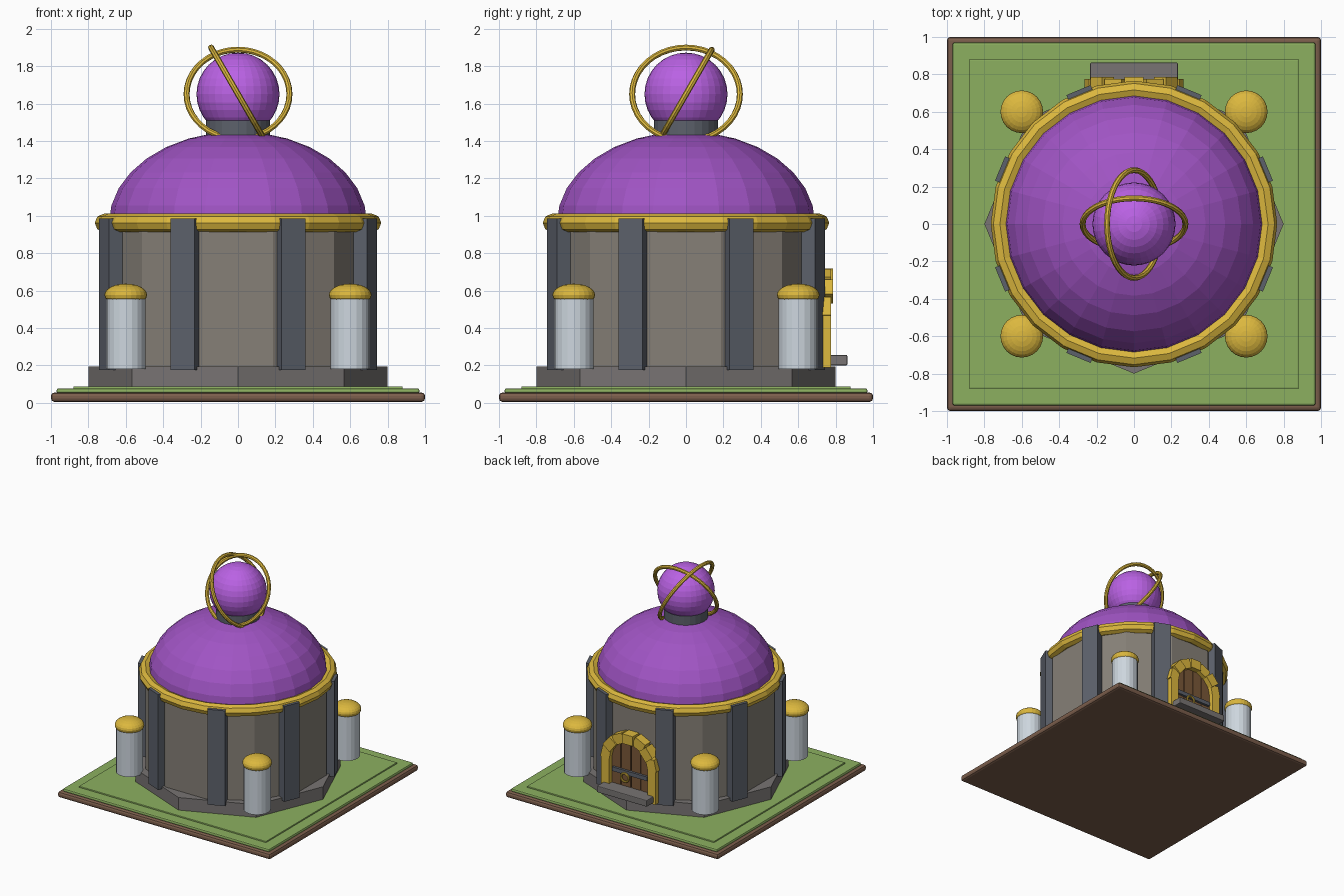
import bpy
from math import pi, sin, cos, radians

old = bpy.data.objects.get("Cube")
if old:
    bpy.data.objects.remove(old, do_unlink=True)


def material(name, *srgb):
    """Flat colour given as 0-255 display values, stored linear."""
    col = [((c / 255 + 0.055) / 1.055) ** 2.4 for c in srgb] + [1.0]
    m = bpy.data.materials.new(name)
    m.use_nodes = True
    m.diffuse_color = col
    bsdf = m.node_tree.nodes["Principled BSDF"]
    bsdf.inputs["Base Color"].default_value = col
    bsdf.inputs["Roughness"].default_value = 0.8
    return m


earth = material("earth brown", 124, 94, 76)
grass = material("grass green", 140, 176, 96)
stone = material("warm stone", 134, 128, 119)
plinth_grey = material("plinth grey", 120, 116, 115)
slate = material("slate", 92, 97, 107)
marble = material("pale marble", 205, 214, 222)
gold = material("gold", 220, 184, 62)
dome_purple = material("dome purple", 160, 84, 196)
orb_purple = material("orb purple", 186, 98, 228)
wood = material("door wood", 122, 88, 56)


def finish(name, mat, bevel=0):
    ob = bpy.context.object
    ob.name = name
    ob.data.materials.append(mat)
    if bevel:
        mod = ob.modifiers.new("soft edges", "BEVEL")
        mod.width = bevel
        mod.segments = 2
    return ob


def box(name, mat, centre, size, rot=(0, 0, 0), bevel=0):
    bpy.ops.mesh.primitive_cube_add(size=1, location=centre, rotation=rot)
    bpy.context.object.scale = size
    bpy.ops.object.transform_apply(location=False, rotation=False, scale=True)
    return finish(name, mat, bevel)


def slab(name, mat, half, z0, z1, bevel):
    return box(name, mat, (0, 0, (z0 + z1) / 2), (2 * half, 2 * half, z1 - z0), bevel=bevel)


def prism(name, mat, sides, r, z0, z1, xy=(0, 0), turn=0):
    bpy.ops.mesh.primitive_cylinder_add(vertices=sides, radius=r, depth=z1 - z0,
                                        location=(*xy, (z0 + z1) / 2), rotation=(0, 0, turn))
    return finish(name, mat)


def ball(name, mat, centre, r, rz, segs, rings):
    bpy.ops.mesh.primitive_uv_sphere_add(segments=segs, ring_count=rings, radius=r, location=centre)
    bpy.context.object.scale.z = rz / r
    return finish(name, mat)


def hoop(name, mat, centre, r, tube, segs, sides, rot=(0, 0, 0)):
    bpy.ops.mesh.primitive_torus_add(major_radius=r, minor_radius=tube, major_segments=segs,
                                     minor_segments=sides, location=centre, rotation=rot)
    return finish(name, mat)


# Ground
slab("ground_base", earth, 1.0, 0.005, 0.055, 0.018)
slab("lawn_border", grass, 0.97, 0.05, 0.077, 0.01)
slab("lawn", grass, 0.88, 0.07, 0.088, 0.005)

# Round building
prism("plinth", plinth_grey, 8, 0.8, 0.08, 0.195)
prism("wall", stone, 12, 0.725, 0.19, 0.98, turn=radians(15))
for i in range(8):
    a = radians(22.5 + 45 * i)
    box(f"pilaster_{i + 1}", slate, (0.715 * cos(a), 0.715 * sin(a), 0.58),
        (0.12, 0.14, 0.81), (0, 0, a))
hoop("cornice_ring", gold, (0, 0, 0.962), 0.717, 0.049, 24, 8)

# Dome: lower half of the sphere is hidden inside the wall
ball("dome", dome_purple, (0, 0, 0.96), 0.69, 0.49, 24, 16)
prism("orb_collar", slate, 24, 0.172, 1.38, 1.51)
ball("orb", orb_purple, (0, 0, 1.65), 0.222, 0.222, 32, 16)
hoop("orb_ring_inner", gold, (0, 0, 1.65), 0.275, 0.016, 40, 8, (radians(60), 0, 0))
hoop("orb_ring_outer", gold, (0, 0, 1.65), 0.288, 0.016, 40, 8, (0, radians(60), 0))

# Corner posts
for sx in (-1, 1):
    for sy in (-1, 1):
        side = ("front" if sy < 0 else "back") + ("_left" if sx > 0 else "_right")
        prism(side + "_post", marble, 20, 0.105, 0.18, 0.575, (sx * 0.6, sy * 0.6))
        ball(side + "_post_cap", gold, (sx * 0.6, sy * 0.6, 0.577), 0.114, 0.06, 24, 12)

# Back doorway: planks that follow the arch
SPRING = 0.46
for i in range(4):
    x = (i - 1.5) * 0.092
    top = SPRING + (0.2 ** 2 - x * x) ** 0.5
    box(f"door_plank_{i + 1}", wood, (x, 0.71, (0.19 + top) / 2), (0.085, 0.06, top - 0.19))
box("door_backing", slate, (0, 0.7, 0.38), (0.36, 0.05, 0.38))
box("door_bar", slate, (0, 0.745, 0.38), (0.33, 0.03, 0.035))
hoop("door_handle", gold, (0.04, 0.765, 0.34), 0.035, 0.009, 20, 8, (pi / 2, 0, 0))
for s, side in ((-1, "right"), (1, "left")):
    box(side + "_door_jamb", gold, (s * 0.217, 0.725, 0.33), (0.075, 0.1, 0.28))

# Arch stones, alternately proud
for i in range(7):
    a = pi * (i + 0.5) / 7
    proud = 0.012 * (i % 2)
    box(f"arch_stone_{i + 1}", gold,
        (0.218 * cos(a), 0.725 + proud / 2, SPRING + 0.218 * sin(a)),
        (0.082, 0.1 + proud, 0.1), (0, -a, 0))
box("doorstep", plinth_grey, (0, 0.78, 0.228), (0.47, 0.165, 0.055), bevel=0.006)
